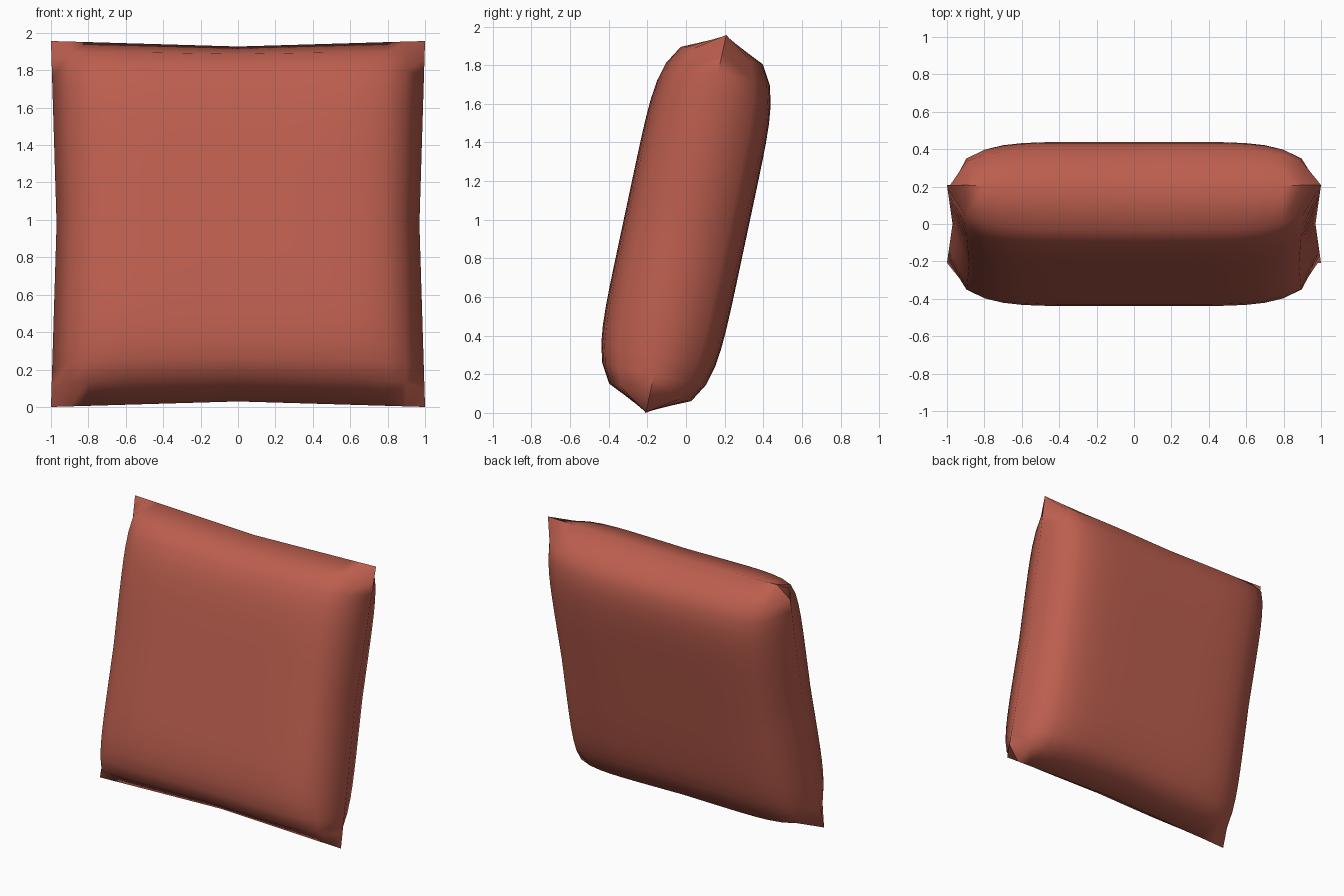
import bpy, bmesh, math
from mathutils import Matrix

if "Cube" in bpy.data.objects:
    bpy.data.objects.remove(bpy.data.objects["Cube"])

N = 20            # grid cells per side
PUFF = 0.32       # half thickness at the centre
PINCH = 0.03      # how far the seams draw in halfway along each edge
TILT = math.radians(-12)

fabric = bpy.data.materials.new("terracotta fabric")
fabric.diffuse_color = (0.50, 0.112, 0.076, 1)
fabric.use_nodes = True
fabric.node_tree.nodes["Principled BSDF"].inputs["Base Color"].default_value = fabric.diffuse_color


def bulge(t):
    return math.sqrt(max(0.0, 1 - abs(t) ** 6))


def draw_in(a, b):
    # pull the seam towards the middle, most strongly halfway between corners
    return a * (1 - PINCH * (1 - abs(b)) * a ** 4)


# Front and back panels: two puffed grids joined along the seam
bm = bmesh.new()
for side in (-1, 1):
    panel = bmesh.ops.create_grid(bm, x_segments=N, y_segments=N, size=1)["verts"]
    for v in panel:
        x, u = v.co.x, v.co.y
        v.co = (draw_in(x, u), side * PUFF * bulge(x) * bulge(u), draw_in(u, x))
bmesh.ops.remove_doubles(bm, verts=bm.verts, dist=0.0005)
bmesh.ops.recalc_face_normals(bm, faces=bm.faces)

# Lean the cushion back and rest it on the ground
bm.transform(Matrix.Rotation(TILT, 4, 'X'))
low = min(v.co.z for v in bm.verts)
bm.transform(Matrix.Translation((0, 0, -low)))

mesh = bpy.data.meshes.new("cushion")
bm.to_mesh(mesh)
bm.free()
mesh.materials.append(fabric)
cushion = bpy.data.objects.new("cushion", mesh)
bpy.context.collection.objects.link(cushion)

# Smooth padding, with a crisp line only at the pinched corners
bpy.context.view_layer.objects.active = cushion
cushion.select_set(True)
bpy.ops.object.shade_smooth_by_angle(angle=math.radians(60))
